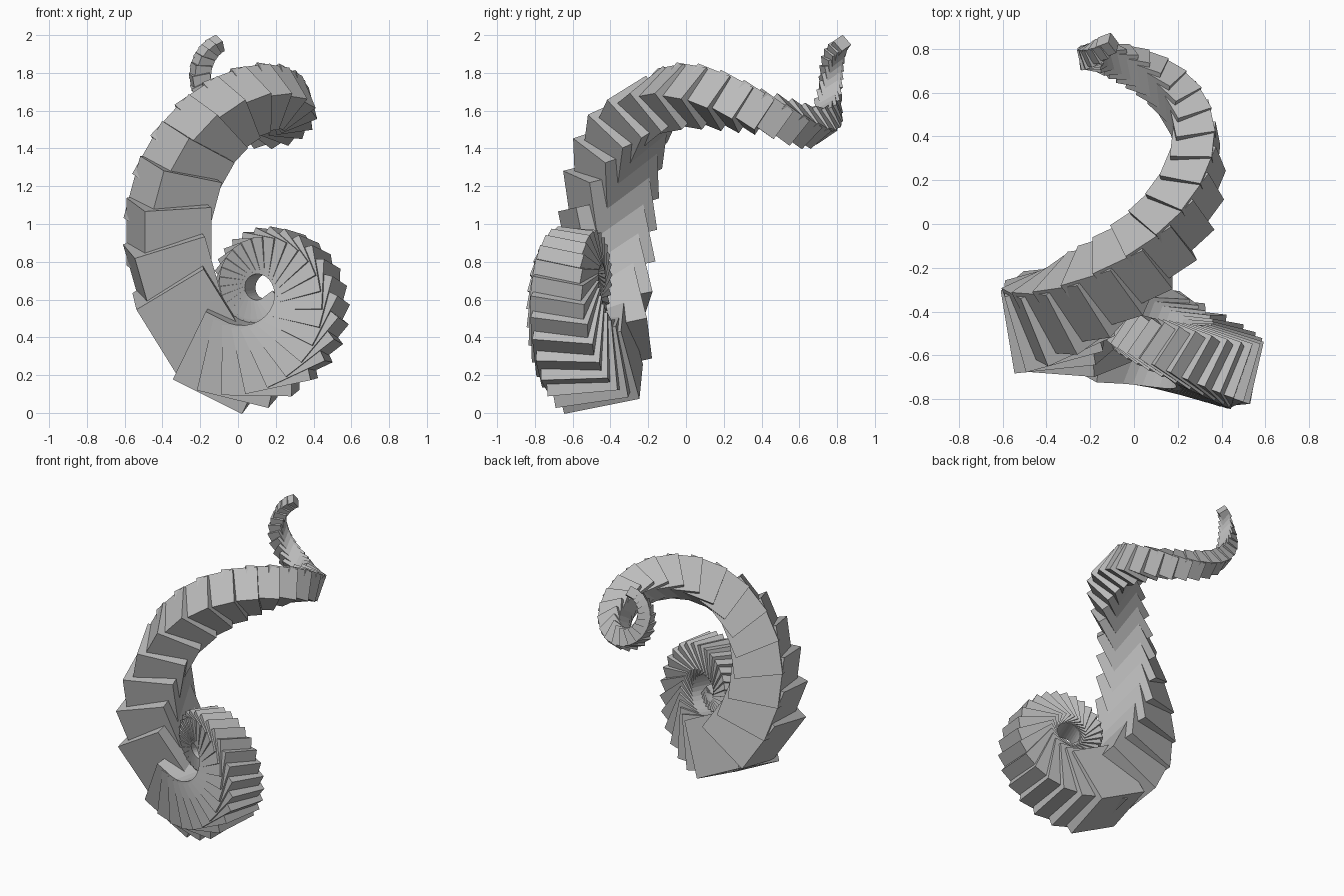
import bpy
import bmesh
from math import radians
from mathutils import Matrix, Vector

if "Cube" in bpy.data.objects:
    bpy.data.objects.remove(bpy.data.objects["Cube"], do_unlink=True)

# Single grey material
grey = bpy.data.materials.new("plain_grey")
grey.use_nodes = True
colour = (0.5, 0.5, 0.5, 1)
grey.diffuse_color = colour
grey.node_tree.nodes["Principled BSDF"].inputs["Base Color"].default_value = colour


def cube_matrix(centre, depth_axis, long_axis, size):
    """Placement of a cube from its centre, two edge directions and its size."""
    a = Vector(depth_axis).normalized()
    c = Vector(long_axis)
    c = (c - a * c.dot(a)).normalized()
    b = c.cross(a)
    frame = Matrix((a, b, c)).transposed().to_4x4()
    return Matrix.Translation(centre) @ frame @ Matrix.Scale(size, 4)


def spiral_arm(name, start, pole, axis, turn, shrink, first, last):
    """Chain of cubes, each one turned and shrunk about the pole from the one before."""
    pole = Vector(pole)
    bm = bmesh.new()
    for i in range(first, last):
        step = (Matrix.Translation(pole)
                @ Matrix.Rotation(radians(turn * i), 4, Vector(axis))
                @ Matrix.Scale(shrink ** i, 4)
                @ Matrix.Translation(-pole))
        bmesh.ops.create_cube(bm, size=1, matrix=step @ start)
    mesh = bpy.data.meshes.new(name)
    bm.to_mesh(mesh)
    bm.free()
    mesh.materials.append(grey)
    obj = bpy.data.objects.new(name, mesh)
    bpy.context.collection.objects.link(obj)
    return obj


# Long arm that climbs, loops over and ends in a small raised tip
upper_start = cube_matrix((-0.34, -0.43, 0.73), (0.16, -0.965, -0.19),
                          (-0.27, -0.22, 0.94), 0.39)
spiral_arm("upper_arm", upper_start, (-0.143, 1.167, 2.065),
           (-0.16, 0.82, 0.55), 16.7, 0.938, -1, 28)

# Tight coil at the foot
lower_start = cube_matrix((-0.045, -0.485, 0.305), (0.06, 0.4, 0.08),
                          (0.18, -0.1, 0.37), 0.41)
spiral_arm("lower_coil", lower_start, (0.13, -0.55, 0.65),
           (0.35, 0.934, 0.056), -13.3, 0.954, 0, 33)
